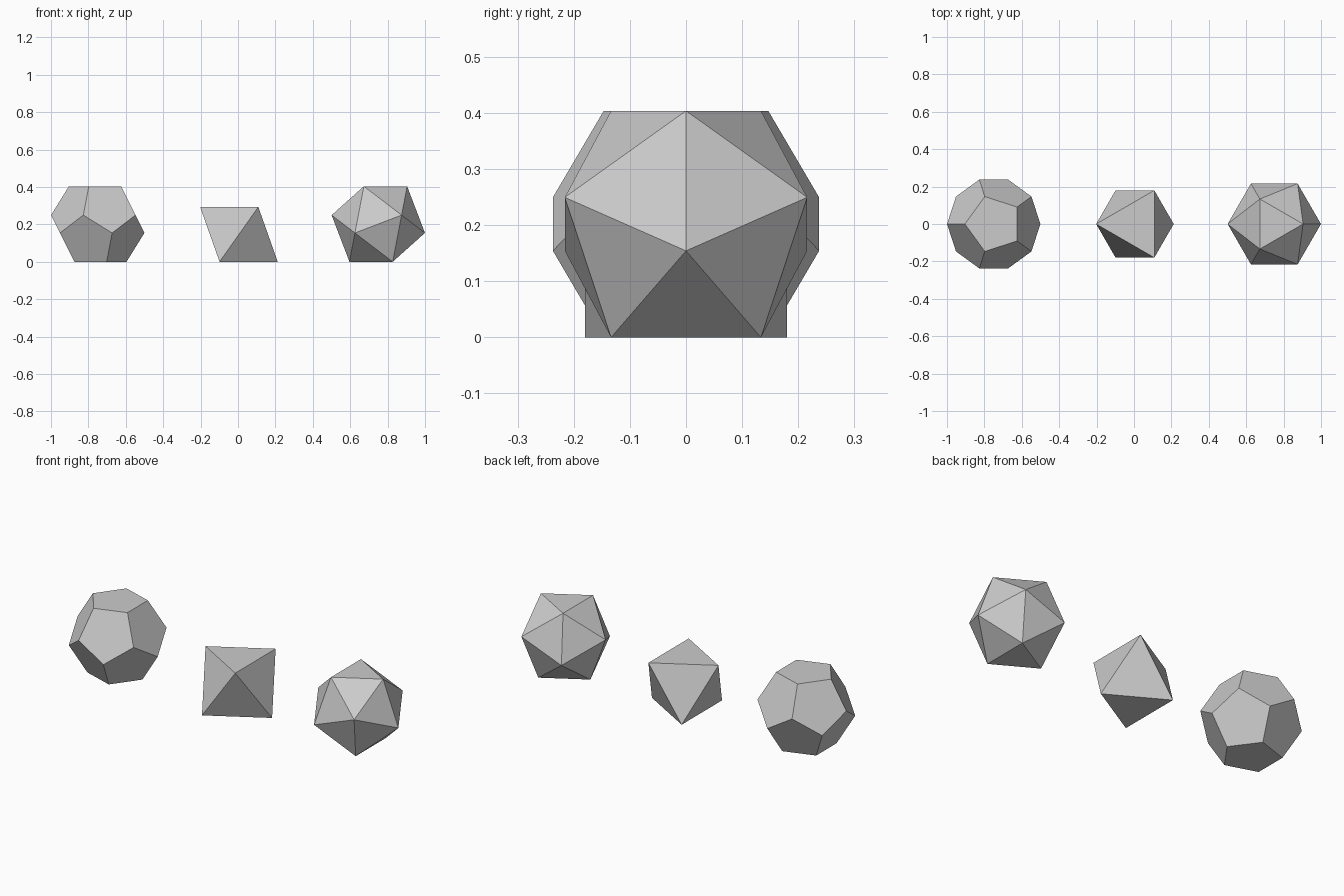
import bpy
import bmesh
from math import cos, sin, pi, sqrt, radians

cube = bpy.data.objects.get("Cube")
if cube:
    bpy.data.objects.remove(cube, do_unlink=True)

# One plain grey for all three solids
grey = bpy.data.materials.new("plain grey")
grey.use_nodes = True
colour = (0.6, 0.6, 0.6, 1)
grey.diffuse_color = colour
grey.node_tree.nodes["Principled BSDF"].inputs["Base Color"].default_value = colour

R = 0.254                                   # shared circumscribed radius
PHI = (1 + sqrt(5)) / 2
IN_RATIO = sqrt((5 + 2 * sqrt(5)) / 15)     # inradius / circumradius


def solid(name, x, sides, half_height, rings, start):
    """Hull of point-symmetric rings of (radius, height); start is the angle of the top face."""
    bm = bmesh.new()
    for radius, z, turn in rings:
        for i in range(sides):
            a = start + turn + 2 * pi * i / sides
            p = (radius * cos(a), radius * sin(a), z)
            bm.verts.new(p)
            bm.verts.new([-c for c in p])   # opposite vertex
    bmesh.ops.convex_hull(bm, input=bm.verts[:])
    # Merge coplanar hull triangles into single faces
    bmesh.ops.dissolve_limit(bm, angle_limit=radians(2), verts=bm.verts[:], edges=bm.edges[:])
    bmesh.ops.recalc_face_normals(bm, faces=bm.faces[:])
    mesh = bpy.data.meshes.new(name)
    bm.to_mesh(mesh)
    bm.free()
    mesh.materials.append(grey)
    obj = bpy.data.objects.new(name, mesh)
    obj.location = (x, 0, half_height)
    bpy.context.collection.objects.link(obj)


# Every solid rests on a face; the first and last share the same ring sizes
h = R * IN_RATIO
face_r = sqrt(R * R - h * h)
ring_r = face_r * PHI
ring_z = sqrt(R * R - ring_r * ring_r)
solid("dodecahedron", -0.75, 5, h, [(face_r, h, 0), (ring_r, ring_z, 0)], pi)
solid("icosahedron", 0.75, 3, h, [(face_r, h, 0), (ring_r, ring_z, pi)], 0)

# Octahedron lying on one triangle
h = R / sqrt(3)
solid("octahedron", 0.005, 3, h, [(sqrt(R * R - h * h), h, 0)], pi)
